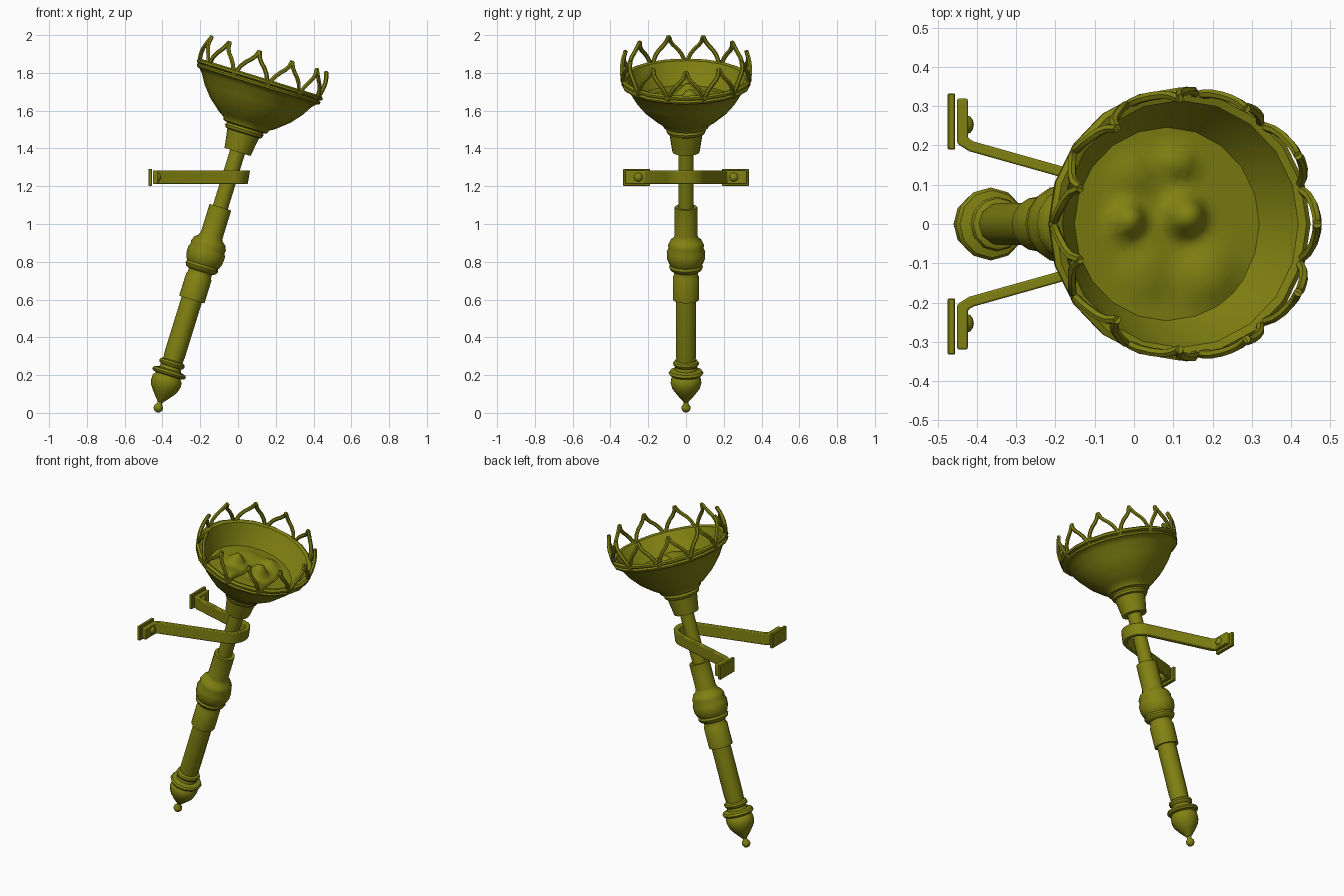
import bpy, bmesh, math
from mathutils import Matrix, Vector

if "Cube" in bpy.data.objects:
    bpy.data.objects.remove(bpy.data.objects["Cube"])

# torch axis: tilted toward +x, local z runs up the shaft
TILT = (Matrix.Translation((-0.422, 0, 0.027)) @
        Matrix.Rotation(math.radians(17.2), 4, 'Y'))
olive = bpy.data.materials.new("olive_bronze")
olive.diffuse_color = (0.22, 0.22, 0.006, 1)
olive.use_nodes = True
olive.node_tree.nodes["Principled BSDF"].inputs["Base Color"].default_value = olive.diffuse_color


def finish(name, bm, matrix=None, angle=40):
    bmesh.ops.recalc_face_normals(bm, faces=bm.faces)
    if matrix:
        bm.transform(matrix)
    me = bpy.data.meshes.new(name)
    bm.to_mesh(me)
    bm.free()
    me.materials.append(olive)
    ob = bpy.data.objects.new(name, me)
    bpy.context.collection.objects.link(ob)
    bpy.ops.object.select_all(action='DESELECT')
    ob.select_set(True)
    bpy.context.view_layer.objects.active = ob
    bpy.ops.object.shade_smooth_by_angle(angle=math.radians(angle))
    return ob


def lathe(name, profile, sides=16):
    """Revolve (radius, height) points around the torch axis."""
    bm = bmesh.new()
    vs = [bm.verts.new((r, 0, s)) for r, s in profile]
    es = [bm.edges.new(p) for p in zip(vs, vs[1:])]
    bmesh.ops.spin(bm, geom=vs + es, cent=(0, 0, 0), axis=(0, 0, 1),
                   angle=2 * math.pi, steps=sides, use_duplicate=False)
    bmesh.ops.remove_doubles(bm, verts=bm.verts, dist=1e-4)
    return finish(name, bm, TILT)


# bottom finial with ball tip and two rings
lathe("finial", [(0, -.026), (.015, -.021), (.025, -.006), (.024, .008), (.013, .022),
                 (.013, .032), (.025, .045), (.05, .075), (.072, .105), (.081, .135),
                 (.08, .16), (.068, .178), (.086, .182), (.093, .193), (.086, .205),
                 (.06, .212), (.056, .228), (.066, .235), (.07, .245), (.066, .256),
                 (.055, .262), (0, .262)], 12)
# grip
lathe("grip", [(0, .25), (.052, .25), (.056, .3), (.056, .61), (0, .61)], 10)
# middle collar with bulb
lathe("collar", [(0, .6), (.07, .6), (.07, .725), (.064, .735), (.064, .755), (.083, .765),
                 (.09, .78), (.085, .793), (.09, .8), (.1, .825), (.102, .865), (.093, .885),
                 (.096, .9), (.085, .925), (.066, .94), (.06, .96), (.06, 1.112), (0, 1.112)], 16)
# upper rod
lathe("rod", [(0, 1.1), (.041, 1.1), (.041, 1.43), (0, 1.43)], 14)
# cup, flared bowl and rolled rim, closed inside by a shallow floor
lathe("bowl", [(0, 1.418), (.072, 1.418), (.088, 1.52), (.1, 1.525), (.106, 1.54),
               (.1, 1.552), (.12, 1.558), (.127, 1.575), (.155, 1.592), (.222, 1.648),
               (.27, 1.705), (.305, 1.762), (.325, 1.782), (.34, 1.787), (.343, 1.797),
               (.333, 1.805), (.347, 1.812), (.348, 1.824), (.335, 1.832), (.315, 1.826),
               (.292, 1.78), (.24, 1.7), (0, 1.69)], 20)

# bumpy bed of embers inside the bowl
lumps = [(-.11, .01, .055, .042), (.045, .02, .065, .048), (.03, .16, .03, .04),
         (.11, -.13, .03, .07), (-.06, -.13, .015, .06), (-.09, .13, .015, .05)]
bm = bmesh.new()
rings, sides = 14, 32
prev = None
for i in range(rings + 1):
    rad = .248 * i / rings
    ring = []
    for k in range(sides if i else 1):
        a = 2 * math.pi * k / sides
        u, v = rad * math.cos(a), rad * math.sin(a)
        h = sum(A * math.exp(-(((u - x) ** 2 + (v - y) ** 2) / w ** 2) ** 1.5)
                for x, y, A, w in lumps)
        ring.append(bm.verts.new((u, v, 1.71 + h)))
    if prev:
        for k in range(sides):
            n = (k + 1) % sides
            if len(prev) == 1:
                bm.faces.new((prev[0], ring[k], ring[n]))
            else:
                bm.faces.new((prev[k], ring[k], ring[n], prev[n]))
    prev = ring
finish("embers", bm, TILT, 60)

# crown of eleven pointed ogee arches around the rim
POINTS = 11
leg = [(1, 0), (.9, .03), (.74, .062), (.52, .09), (.3, .11), (.13, .132), (0, .165)]
cu = bpy.data.curves.new("crown", 'CURVE')
cu.dimensions = '3D'
cu.bevel_depth = .0115
cu.bevel_resolution = 1
cu.use_fill_caps = True
for i in range(POINTS):
    for side in (-1, 1):
        sp = cu.splines.new('POLY')
        sp.points.add(len(leg) - 1)
        for p, (t, h) in zip(sp.points, leg):
            a = (i + side * t / 2) * 2 * math.pi / POINTS
            r = .328 + .35 * h * (.165 - h) / .165 - .03 * h
            p.co = (*(TILT @ Vector((r * math.cos(a), r * math.sin(a), 1.797 + h))), 1)
crown = bpy.data.objects.new("crown", cu)
bpy.context.collection.objects.link(crown)
cu.materials.append(olive)
bpy.ops.object.select_all(action='DESELECT')
crown.select_set(True)
bpy.context.view_layer.objects.active = crown
bpy.ops.object.convert(target='MESH')
bpy.ops.object.shade_smooth_by_angle(angle=math.radians(50))

# bracket strap: one bent ribbon looping round the rod
half = [Vector((-.437, .32)), Vector((-.437, .212)), Vector((-.415, .198))]
half += [Vector((-.05 + .088 * math.cos(a), .092 * math.sin(a)))
         for a in (math.radians(d) for d in (76, 60, 45, 30, 15))]
path = half + [Vector((.038, 0))] + [Vector((p.x, -p.y)) for p in reversed(half)]
left, right = [], []
for i, p in enumerate(path):
    d1 = (p - path[max(i - 1, 0)]).normalized()
    d2 = (path[min(i + 1, len(path) - 1)] - p).normalized()
    t = (d1 + d2).normalized()
    n = Vector((-t.y, t.x)) * .0135 / max(.6, t.dot(d2 if d2.length else d1))
    left.append(p + n)
    right.append(p - n)
bm = bmesh.new()
rows = []
for l, r in zip(left, right):
    rows.append([bm.verts.new((q.x + (.012 if q.x > 0 and z > 1.25 else 0), q.y, z))
                 for q, z in ((l, 1.212), (r, 1.212), (r, 1.284), (l, 1.284))])
for a, b in zip(rows, rows[1:]):
    for k in range(4):
        bm.faces.new((a[k], a[(k + 1) % 4], b[(k + 1) % 4], b[k]))
bm.faces.new(rows[0])
bm.faces.new(rows[-1])
strap = finish("bracket_strap", bm)
bev = strap.modifiers.new("soft_edges", 'BEVEL')
bev.width, bev.segments, bev.limit_method = .005, 2, 'ANGLE'
bev.angle_limit = math.radians(50)

# wall plates and rivets on both sides
for side, label in ((1, "left"), (-1, "right")):
    bm = bmesh.new()
    bmesh.ops.create_cube(bm, size=1, matrix=Matrix.Translation((-.465, side * .261, 1.247)) @
                          Matrix.Diagonal((.019, .143, .09, 1)))
    bmesh.ops.bevel(bm, geom=bm.edges[:], offset=.003, segments=1, affect='EDGES')
    finish("wall_plate_" + label, bm, None, 30)
    bm = bmesh.new()
    bmesh.ops.create_uvsphere(bm, u_segments=12, v_segments=8, radius=.024,
                              matrix=Matrix.Translation((-.426, side * .253, 1.248)) @
                              Matrix.Diagonal((.75, 1, 1, 1)))
    finish("rivet_" + label, bm)
